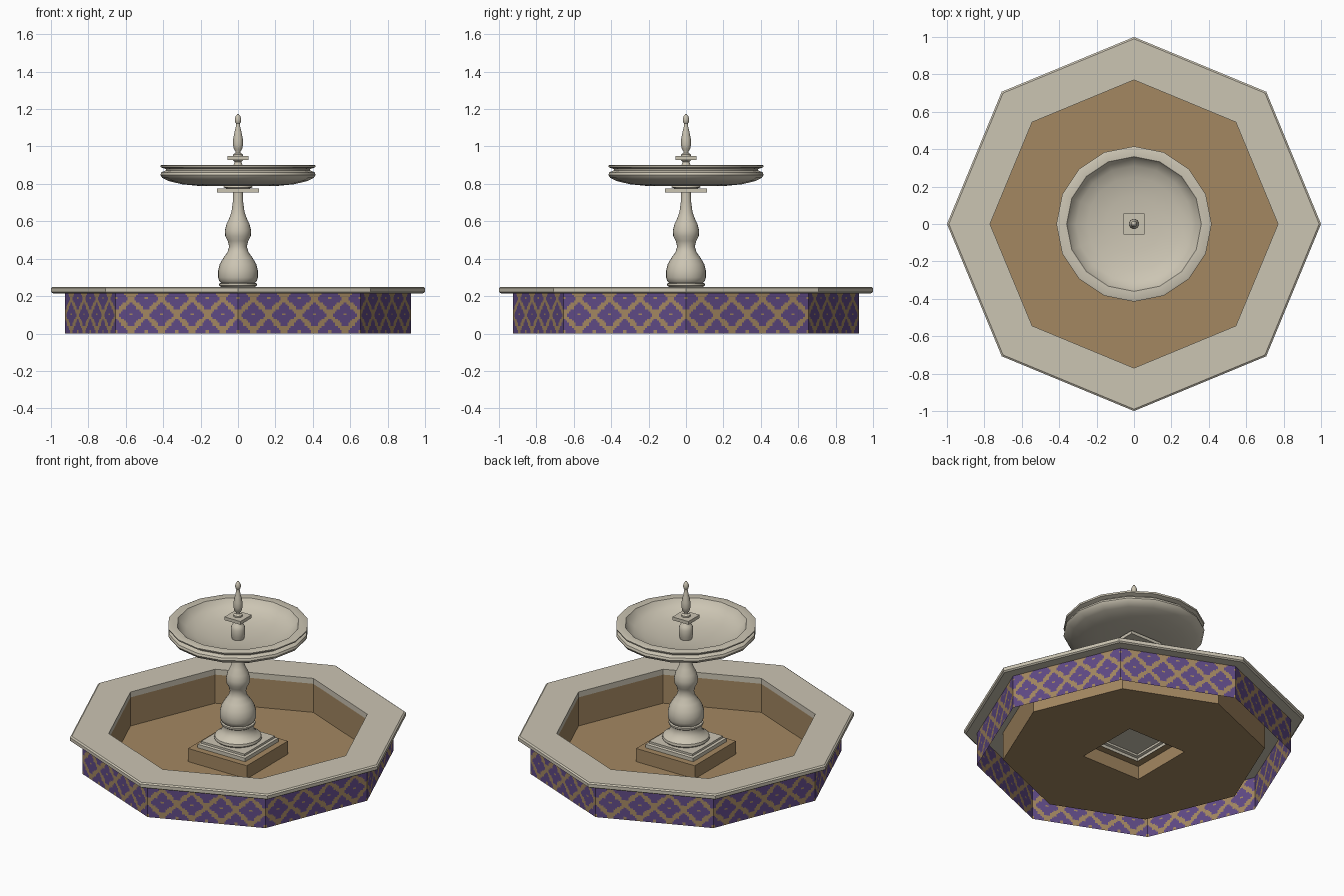
import bpy, bmesh, math
from mathutils import Vector

if "Cube" in bpy.data.objects:
    bpy.data.objects.remove(bpy.data.objects["Cube"])


def material(name, rgb):
    m = bpy.data.materials.new(name)
    m.diffuse_color = (*rgb, 1)
    m.use_nodes = True
    m.node_tree.nodes["Principled BSDF"].inputs["Base Color"].default_value = m.diffuse_color
    return m


STONE = material("pale stone", (0.60, 0.555, 0.45))
TAN = material("tan plaster", (0.37, 0.245, 0.12))
PURPLE = material("purple tile", (0.115, 0.068, 0.235))


def finish(bm, name, mats, smooth=0):
    bmesh.ops.remove_doubles(bm, verts=bm.verts, dist=1e-5)
    me = bpy.data.meshes.new(name)
    bm.to_mesh(me)
    bm.free()
    for m in mats:
        me.materials.append(m)
    ob = bpy.data.objects.new(name, me)
    bpy.context.collection.objects.link(ob)
    if smooth:
        bpy.ops.object.select_all(action='DESELECT')
        ob.select_set(True)
        bpy.context.view_layer.objects.active = ob
        bpy.ops.object.shade_smooth_by_angle(angle=math.radians(smooth))
    return ob


def lathe(name, profile, mat, n=16, square=(), smooth=0, closed=False):
    """Turn an (r, z) profile; rings listed in square become axis-aligned squares."""
    bm = bmesh.new()
    rings = []
    for k, (r, z) in enumerate(profile):
        ring = []
        for i in range(n):
            a = 2 * math.pi * i / n
            c, s = math.cos(a), math.sin(a)
            q = r / max(abs(c), abs(s)) if k in square else r
            ring.append(bm.verts.new((q * c, q * s, z)))
        rings.append(ring)
    if closed:
        rings.append(rings[0])
    for lo, hi in zip(rings, rings[1:]):
        for i in range(n):
            j = (i + 1) % n
            bm.faces.new((lo[i], lo[j], hi[j], hi[i]))
    return finish(bm, name, [mat], smooth)


def square_block(name, profile, mat):
    return lathe(name, profile, mat, 8, range(len(profile)))


# basin rim: octagonal stone coping
lathe("basin_rim", [(0.77, 0.215), (0.99, 0.215), (1, 0.222), (1, 0.243),
                    (0.99, 0.25), (0.77, 0.25)], STONE, 8, closed=True)

# basin inside wall and floor, with a square opening under the plinth
lathe("basin_floor", [(0.77, 0.215), (0.77, 0.03), (0.21, 0.03)], TAN, 8, square=(2,))

# outer wall: four-lobed flowers on a diagonal lattice, coloured by rule
R, H, NU, NZ = 0.925, 0.215, 72, 22
LEN = 2 * R * math.sin(math.pi / 8)
STEP = LEN / 4


def flower(u, z):
    for off in (0, 0.5):
        du = (u / STEP - off + 0.5) % 1 - 0.5
        dz = ((z - 0.012) / STEP - off + 0.5) % 1 - 0.5
        x, y = du * STEP, dz * STEP
        r, a = math.hypot(x, y), math.atan2(y, x)
        if 0.009 < r < 0.055 + 0.011 * math.cos(4 * a):
            return True
    return False


bm = bmesh.new()
for k in range(8):
    a, b = (Vector((R * math.cos(t), R * math.sin(t), 0))
            for t in (k * math.pi / 4, (k + 1) * math.pi / 4))
    grid = [[bm.verts.new(a.lerp(b, i / NU) + Vector((0, 0, H * j / NZ)))
             for j in range(NZ + 1)] for i in range(NU + 1)]
    for i in range(NU):
        for j in range(NZ):
            f = bm.faces.new((grid[i][j], grid[i + 1][j],
                              grid[i + 1][j + 1], grid[i][j + 1]))
            f.material_index = int(flower((i + 0.5) / NU * LEN, (j + 0.5) / NZ * H))
finish(bm, "basin_tiled_wall", [TAN, PURPLE])

# pedestal: plaster plinth and stepped stone slab, hollow underneath
square_block("plinth", [(0.21, 0.03), (0.21, 0.115), (0.165, 0.115)], TAN)
square_block("pedestal_slab", [(0.17, 0.115), (0.17, 0.138), (0.155, 0.142),
                               (0.155, 0.155), (0, 0.155)], STONE)

# turned column
lathe("column", [(0.13, 0.155), (0.14, 0.165), (0.137, 0.18), (0.118, 0.192),
                 (0.10, 0.21), (0.09, 0.235), (0.092, 0.25), (0.102, 0.257),
                 (0.102, 0.267), (0.09, 0.27), (0.1, 0.28), (0.107, 0.30), (0.107, 0.335),
                 (0.098, 0.37), (0.078, 0.405), (0.056, 0.435), (0.047, 0.465),
                 (0.055, 0.495), (0.068, 0.52), (0.07, 0.55), (0.062, 0.585),
                 (0.045, 0.62), (0.035, 0.65), (0.028, 0.70), (0.026, 0.755)],
      STONE, 24, smooth=40)

# square cap carrying the bowl
square_block("column_cap", [(0, 0.755), (0.113, 0.755), (0.113, 0.775), (0, 0.775)], STONE)

# upper bowl: outside, lip, then inside
lathe("bowl", [(0.06, 0.775), (0.078, 0.781), (0.075, 0.788), (0.20, 0.788), (0.30, 0.798),
               (0.37, 0.815), (0.405, 0.832), (0.415, 0.848), (0.41, 0.862),
               (0.385, 0.872), (0.385, 0.879), (0.412, 0.888), (0.415, 0.898),
               (0.405, 0.902), (0.36, 0.90), (0.345, 0.875), (0.31, 0.85),
               (0.25, 0.828), (0.15, 0.81), (0, 0.802)], STONE, 16, smooth=35)

# finial: post in the bowl, square plate, turned spindle
lathe("finial_post", [(0.034, 0.80), (0.042, 0.83), (0.043, 0.87), (0.036, 0.892),
                      (0.022, 0.905), (0.018, 0.918), (0.028, 0.928)], STONE, 16, smooth=40)
square_block("finial_plate", [(0, 0.928), (0.057, 0.928), (0.057, 0.949), (0, 0.949)], STONE)
lathe("finial_spindle", [(0.026, 0.949), (0.026, 0.958), (0.013, 0.966), (0.013, 0.974),
                         (0.022, 0.985), (0.027, 1.01), (0.026, 1.04), (0.019, 1.075),
                         (0.012, 1.105), (0.010, 1.122), (0.016, 1.13), (0.017, 1.147),
                         (0.012, 1.162), (0.005, 1.172), (0, 1.175)], STONE, 16, smooth=40)
